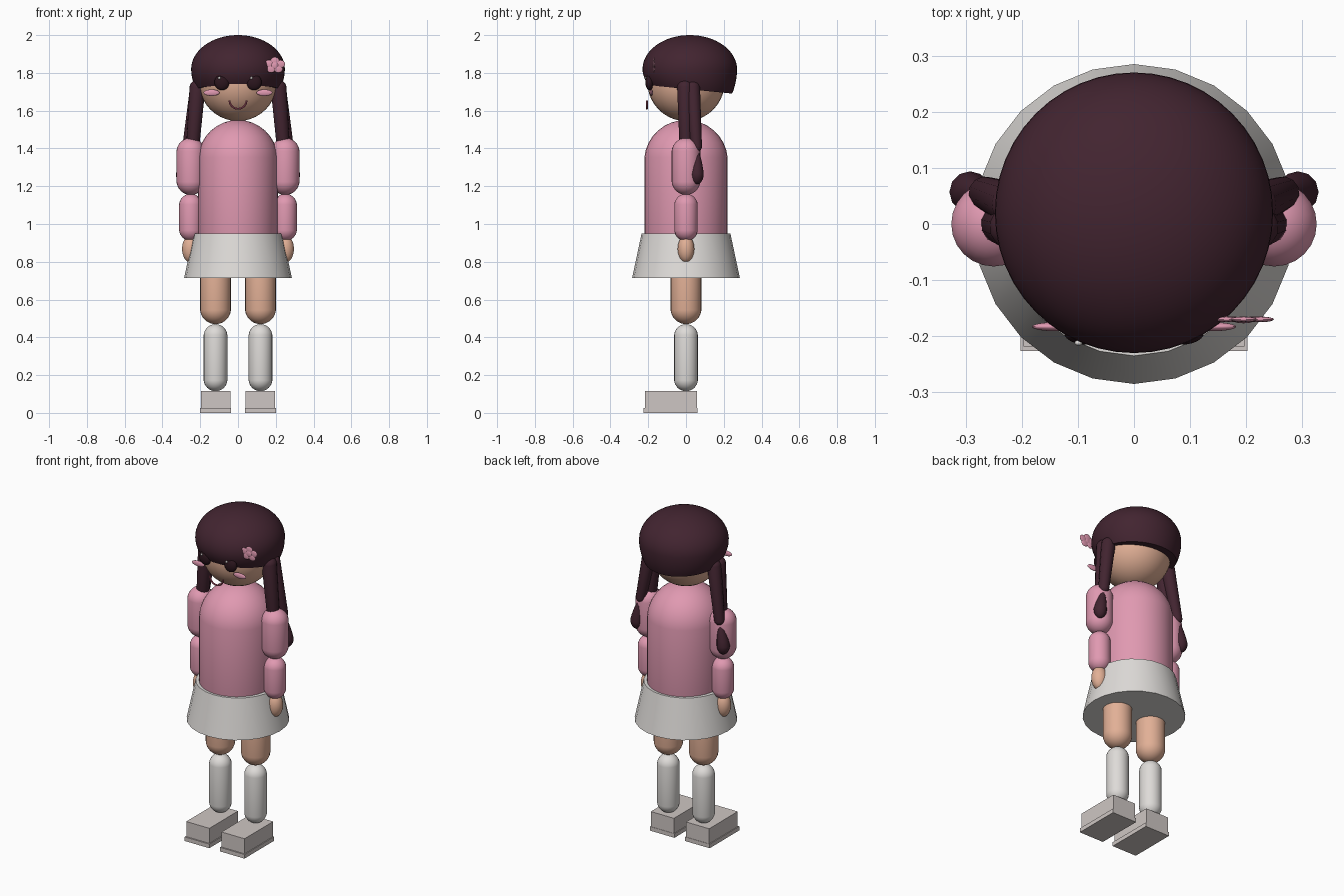
import bpy, bmesh, math
from mathutils import Vector, Matrix

if "Cube" in bpy.data.objects:
    bpy.data.objects.remove(bpy.data.objects["Cube"])


def material(name, rgb):
    m = bpy.data.materials.new(name)
    lin = [((c / 255 + 0.055) / 1.055) ** 2.4 for c in rgb]
    m.diffuse_color = (*lin, 1)
    m.use_nodes = True
    m.node_tree.nodes["Principled BSDF"].inputs["Base Color"].default_value = m.diffuse_color
    return m


SKIN = material("skin", (226, 176, 150))
PINK = material("pink_knit", (224, 153, 177))
HAIR = material("dark_hair", (66, 36, 48))
WHITE = material("off_white", (222, 219, 216))
SHOE = material("shoe_grey", (206, 198, 195))
EYE = material("eye_dark", (44, 22, 30))
MOUTH = material("mouth_rose", (176, 86, 108))


def finish(name, bm, mat, smooth=True):
    bmesh.ops.recalc_face_normals(bm, faces=bm.faces)
    me = bpy.data.meshes.new(name)
    bm.to_mesh(me)
    bm.free()
    me.materials.append(mat)
    ob = bpy.data.objects.new(name, me)
    bpy.context.collection.objects.link(ob)
    if smooth:
        bpy.ops.object.select_all(action='DESELECT')
        ob.select_set(True)
        bpy.context.view_layer.objects.active = ob
        bpy.ops.object.shade_smooth_by_angle(angle=math.radians(35))
    return ob


def add_ball(bm, loc, radii, u=24, v=16):
    mat = Matrix.Translation(loc) @ Matrix.Diagonal((*radii, 1))
    return bmesh.ops.create_uvsphere(bm, u_segments=u, v_segments=v, radius=1, matrix=mat)


def ball(name, loc, radii, mat, u=24, v=16):
    bm = bmesh.new()
    add_ball(bm, loc, radii, u, v)
    return finish(name, bm, mat)


def capsule(name, a, b, ra, rb, mat, segs=24, stretch=(1, 1)):
    """Round-ended limb from centre a to centre b, with a radius at each end."""
    a, b = Vector(a), Vector(b)
    axis = b - a
    bm = bmesh.new()
    bmesh.ops.create_uvsphere(bm, u_segments=segs, v_segments=17, radius=1)
    turn = axis.to_track_quat('Z', 'Y') if abs(axis.normalized().z) < 0.9999 else None
    for v in bm.verts:
        upper = v.co.z > 0
        p = v.co * (rb if upper else ra)
        p.x *= stretch[0]
        p.y *= stretch[1]
        p.z += axis.length if upper else 0
        v.co = a + (turn @ p if turn else p)
    return finish(name, bm, mat)


def box(name, lo, hi, mat):
    bm = bmesh.new()
    lo, hi = Vector(lo), Vector(hi)
    bmesh.ops.create_cube(bm, size=1, matrix=Matrix.Translation((lo + hi) / 2)
                          @ Matrix.Diagonal((*(hi - lo), 1)))
    return finish(name, bm, mat, False)


# Torso and flared skirt
capsule("torso", (0, 0, 0.965), (0, 0, 1.333), 0.218, 0.218, PINK, 32, (0.98, 1.015))
bm = bmesh.new()
bmesh.ops.create_cone(bm, cap_ends=True, segments=24, radius1=0.285, radius2=0.235,
                      depth=0.235, matrix=Matrix.Translation((0, 0, 0.8325)))
finish("skirt", bm, WHITE)

# Head
ball("head", (0, 0, 1.753), (0.207, 0.205, 0.208), SKIN, 32, 20)

# Hair cap: dome whose back hangs lower and fuller than the fringe
bm = bmesh.new()
bmesh.ops.create_uvsphere(bm, u_segments=48, v_segments=32, radius=1)
for v in bm.verts:
    drop = 0.18 if v.co.z > 0 else 0.235 + 0.065 * v.co.y
    v.co = Vector((0.248 * v.co.x, 0.02 + 0.25 * v.co.y, 1.82 + drop * v.co.z))
cut = bmesh.ops.bisect_plane(bm, geom=bm.verts[:] + bm.edges[:] + bm.faces[:],
                             plane_co=(0, -0.2, 1.735), plane_no=(0, 0.1, 1), clear_inner=True)
rim = [e for e in cut["geom_cut"] if isinstance(e, bmesh.types.BMEdge)]
bmesh.ops.edgeloop_fill(bm, edges=rim)
finish("hair_cap", bm, HAIR)

# Smile: swept half circle
bm = bmesh.new()
rings = []
N, K = 16, 8
for i in range(N + 1):
    t = math.pi + math.pi * i / N
    ring = []
    for k in range(K):
        f = 2 * math.pi * k / K
        r = 0.045 + 0.005 * math.cos(f)
        ring.append(bm.verts.new((r * math.cos(t), -0.207 + 0.005 * math.sin(f),
                                  1.655 + r * math.sin(t))))
    rings.append(ring)
for p, q in zip(rings, rings[1:]):
    for k in range(K):
        bm.faces.new((p[k], p[(k + 1) % K], q[(k + 1) % K], q[k]))
bm.faces.new(rings[0])
bm.faces.new(rings[-1])
finish("smile", bm, MOUTH)

# Flower hair clip: five flat petals and a centre
bm = bmesh.new()
add_ball(bm, (0.195, -0.171, 1.84), (0.02, 0.006, 0.02), 16, 8)
for i in range(5):
    t = 2 * math.pi * i / 5 + 0.3
    add_ball(bm, (0.195 + 0.032 * math.cos(t), -0.17, 1.84 + 0.023 * math.sin(t)),
             (0.024, 0.005, 0.021), 16, 8)
finish("flower_clip", bm, PINK)

# Paired parts
for side, s in (("right", -1), ("left", 1)):
    # Face
    ball(side + "_eye", (0.085 * s, -0.193, 1.75), (0.04, 0.022, 0.042), EYE)
    ball(side + "_eye_glint", (0.085 * s - 0.014, -0.212, 1.773), (0.007, 0.005, 0.007), WHITE, 12, 8)
    ball(side + "_cheek", (0.14 * s, -0.183, 1.695), (0.042, 0.008, 0.017), PINK)

    # Pigtail strands and end tuft
    capsule(side + "_pigtail_front", (0.215 * s, -0.005, 1.72), (0.238 * s, 0.0, 1.43),
            0.043, 0.036, HAIR, 12)
    capsule(side + "_pigtail_back", (0.215 * s, 0.035, 1.72), (0.265 * s, 0.055, 1.41),
            0.04, 0.03, HAIR, 12)
    bm = bmesh.new()
    add_ball(bm, (0, 0, 0), (1, 1, 1), 12, 12)
    for v in bm.verts:
        up = max(v.co.z, 0)
        r = 0.037 * (1 - 0.35 * up)
        v.co = Vector((0.292 * s - 0.02 * s * up + r * v.co.x, 0.057 + r * v.co.y,
                       1.265 + v.co.z * (0.13 if v.co.z > 0 else 0.055)))
    finish(side + "_pigtail_tuft", bm, HAIR)

    # Sleeves and hand
    x = 0.25 * s
    capsule(side + "_upper_sleeve", (x, 0, 1.23), (x, 0, 1.38), 0.076, 0.076, PINK)
    capsule(side + "_lower_sleeve", (x, 0, 0.972), (x, 0, 1.098), 0.062, 0.062, PINK)
    ball(side + "_hand", (x, 0, 0.868), (0.046, 0.044, 0.073), SKIN)

    # Leg, sock and shoe
    x = 0.119 * s
    capsule(side + "_thigh", (x, 0, 0.552), (x, 0, 0.78), 0.082, 0.082, SKIN)
    capsule(side + "_sock", (x, 0, 0.178), (x, 0, 0.407), 0.063, 0.063, WHITE)
    box(side + "_shoe", (x - 0.078, -0.218, 0.025), (x + 0.078, 0.058, 0.117), SHOE)
    box(side + "_sole", (x - 0.083, -0.226, 0), (x + 0.083, 0.06, 0.025), SHOE)
